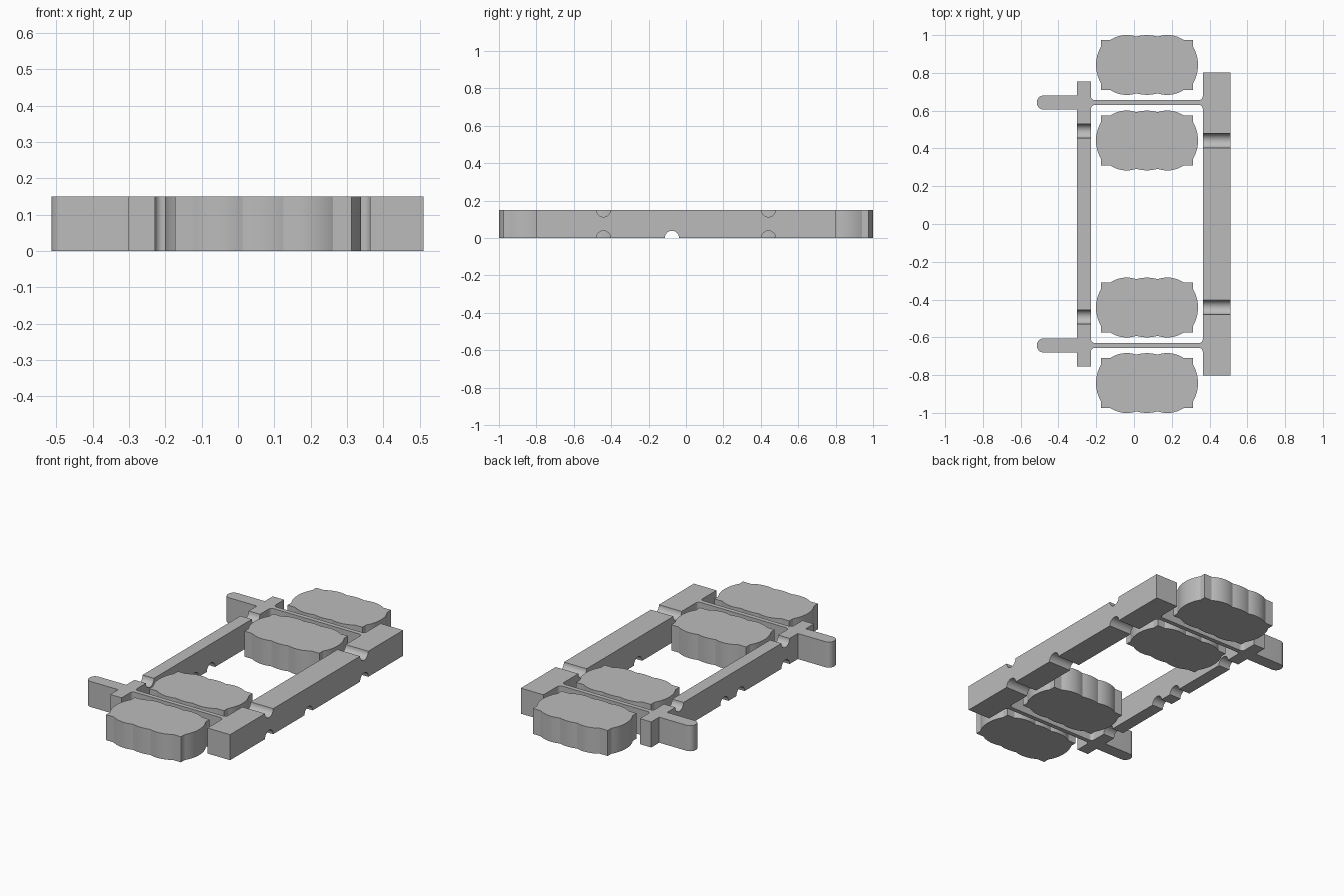
import bpy, bmesh, math
from mathutils import Vector

cube = bpy.data.objects.get("Cube")
if cube:
    bpy.data.objects.remove(cube, do_unlink=True)

HEIGHT = 0.15
NOTCH = 0.038

grey = bpy.data.materials.new("plain grey")
grey.use_nodes = True
colour = (0.5, 0.5, 0.5, 1)
grey.diffuse_color = colour
grey.node_tree.nodes["Principled BSDF"].inputs["Base Color"].default_value = colour


def bulge(a, b, sag, steps=12):
    """Circular arc from a to b, bowing by sag to the right of travel."""
    a, b = Vector(a), Vector(b)
    chord = b - a
    along = chord.normalized()
    out = Vector((along.y, -along.x))
    half = chord.length / 2
    radius = (half * half + sag * sag) / (2 * sag)
    centre = (a + b) / 2 - out * (radius - sag)
    sweep = math.asin(min(1, half / radius))
    angles = [sweep * (2 * i / steps - 1) for i in range(steps + 1)]
    return [centre + radius * (out * math.cos(t) + along * math.sin(t)) for t in angles]


def corner(cx, cy, r, start, end, steps=8):
    """Rounded corner about a centre, angles in degrees."""
    angles = [math.radians(start + (end - start) * i / steps) for i in range(steps + 1)]
    return [Vector((cx + r * math.cos(t), cy + r * math.sin(t))) for t in angles]


def new_object(name, bm):
    mesh = bpy.data.meshes.new(name)
    bm.to_mesh(mesh)
    bm.free()
    mesh.materials.append(grey)
    obj = bpy.data.objects.new(name, mesh)
    bpy.context.collection.objects.link(obj)
    return obj


def select(obj):
    bpy.ops.object.select_all(action='DESELECT')
    obj.select_set(True)
    bpy.context.view_layer.objects.active = obj


def extrude_outline(name, points, open_wall=None):
    """Flat outline raised to the full height; walls on y = 0 may be left open."""
    bm = bmesh.new()
    base = bm.faces.new([bm.verts.new((p[0], p[1], 0)) for p in points])
    top = bmesh.ops.extrude_face_region(bm, geom=[base], use_keep_orig=True)
    bmesh.ops.translate(bm, vec=(0, 0, HEIGHT),
                        verts=[g for g in top["geom"] if isinstance(g, bmesh.types.BMVert)])
    if open_wall:
        walls = [f for f in bm.faces if all(abs(v.co.y) < 1e-5 for v in f.verts)]
        bmesh.ops.delete(bm, geom=walls, context='FACES')
    bmesh.ops.recalc_face_normals(bm, faces=bm.faces)
    return new_object(name, bm)


# Frame: half outline with rails, cross bar, fillets and handle
narrow_out, narrow_in, wide_in, wide_out = -0.302, -0.228, 0.364, 0.511
bar_low, bar_high = 0.63, 0.656
hand_low, hand_high, tip = 0.606, 0.68, -0.514
r, tip_r = 0.02, 0.034
outline = [(wide_in, 0), (wide_out, 0), (wide_out, 0.803), (wide_in, 0.803)]
outline += corner(wide_in - r, bar_high + r, r, 0, -90)
outline += corner(narrow_in + r, bar_high + r, r, 270, 180)
outline += [(narrow_in, 0.754), (narrow_out, 0.754), (narrow_out, hand_high)]
outline += corner(tip + tip_r, hand_high - tip_r, tip_r, 90, 180)
outline += corner(tip + tip_r, hand_low + tip_r, tip_r, 180, 270)
outline += [(narrow_out, hand_low), (narrow_out, 0), (narrow_in, 0)]
outline += corner(narrow_in + r, bar_low - r, r, 180, 90)
outline += corner(wide_in - r, bar_low - r, r, 90, 0)
frame = extrude_outline("frame", outline, open_wall=True)
mirror = frame.modifiers.new("mirror", 'MIRROR')
mirror.use_axis = (False, True, False)
select(frame)
bpy.ops.object.modifier_apply(modifier="mirror")

# Merge the flat halves across the seam
bm = bmesh.new()
bm.from_mesh(frame.data)
seam = [e for e in bm.edges if all(abs(v.co.y) < 1e-5 for v in e.verts)
        and abs(e.verts[0].co.z - e.verts[1].co.z) > 0.01]
bmesh.ops.dissolve_edges(bm, edges=seam, use_verts=False)
bmesh.ops.recalc_face_normals(bm, faces=bm.faces)
bm.to_mesh(frame.data)
bm.free()

# Round notches across both rails, above and below
bm = bmesh.new()
for x, outer in ((-0.265, 0.492), (0.4375, 0.441)):
    for side in (-1, 1):
        for y, z in ((outer, HEIGHT), (outer, 0), (0.075, 0)):
            rod = bmesh.ops.create_cone(bm, cap_ends=True, segments=32,
                                        radius1=NOTCH, radius2=NOTCH, depth=0.18)
            for v in rod["verts"]:
                v.co = Vector((v.co.z + x, v.co.x + side * y, v.co.y + z))
bmesh.ops.recalc_face_normals(bm, faces=bm.faces)
cutter = new_object("notch_cutter", bm)
cutter.hide_render = True
cut = frame.modifiers.new("notches", 'BOOLEAN')
cut.operation = 'DIFFERENCE'
cut.solver = 'EXACT'
cut.object = cutter
select(frame)
bpy.ops.object.modifier_apply(modifier="notches")
bpy.data.objects.remove(cutter, do_unlink=True)

# Scalloped pads: right side, then back edge, then turned half round
half = [(0.243, -0.133)] + bulge((0.243, -0.098), (0.243, 0.098), 0.027)
half += [(0.243, 0.133)]
half += bulge((0.193, 0.133), (0.056, 0.15), 0.016)
half += bulge((0.056, 0.15), (-0.056, 0.15), 0.008)[1:]
half += bulge((-0.056, 0.15), (-0.193, 0.133), 0.016)[1:]
pad_outline = half + [(-p[0], -p[1]) for p in half]
parts = [frame]
for end, sign in (("front", -1), ("back", 1)):
    for place, y in (("inner", 0.442), ("outer", 0.842)):
        pad = extrude_outline(f"{end}_{place}_pad",
                              [(p[0] + 0.069, p[1] + sign * y) for p in pad_outline])
        parts.append(pad)

# Smooth curves with crisp edges
for part in parts:
    select(part)
    bpy.ops.object.shade_smooth_by_angle(angle=math.radians(20))
